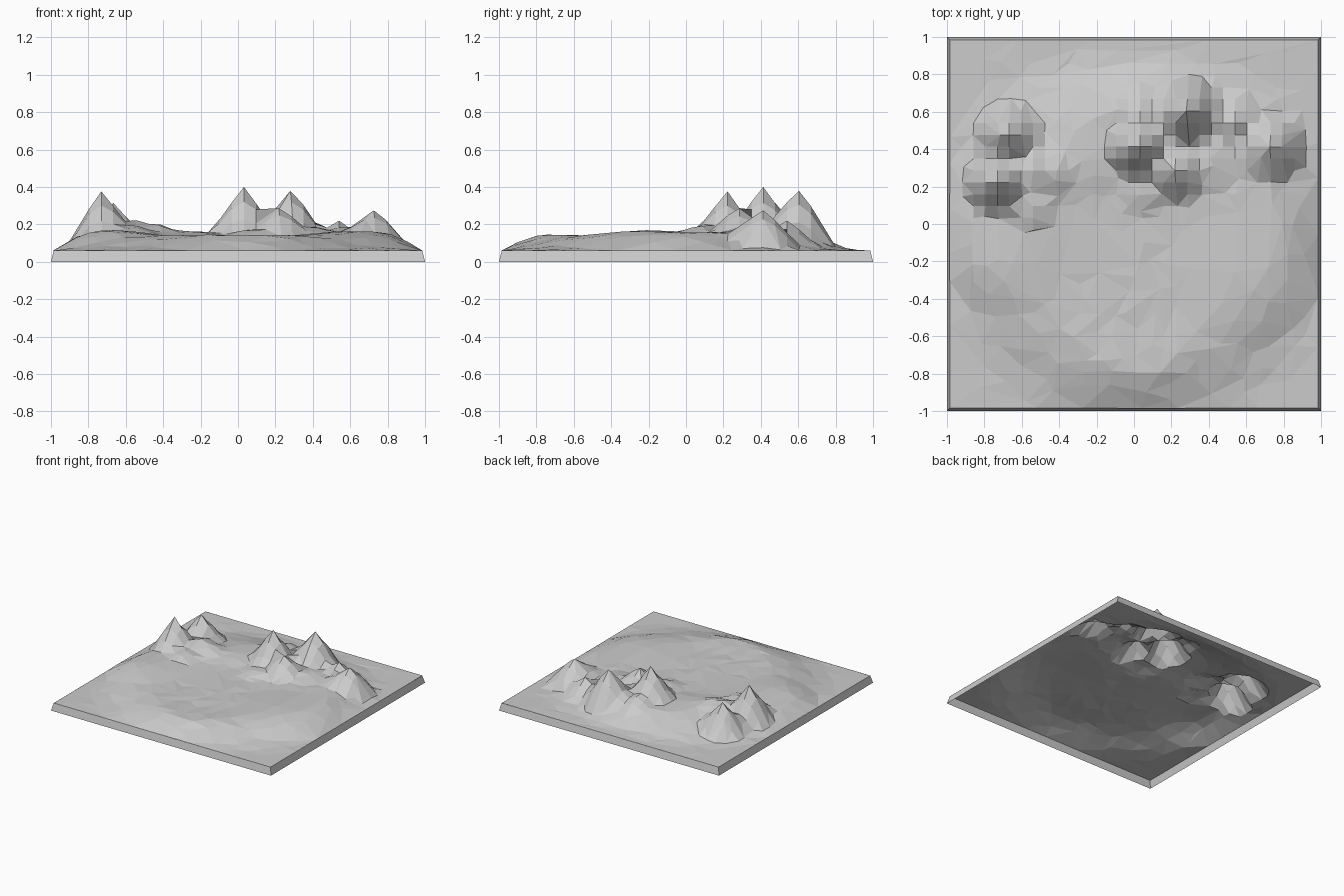
import bpy, bmesh, math, random

if "Cube" in bpy.data.objects:
    bpy.data.objects.remove(bpy.data.objects["Cube"])

random.seed(4)
CELLS, HALF, EDGE = 31, 0.985, 0.06

# x, y, summit height, foot radius
PEAKS = [
    (-0.73, 0.22, 0.38, 0.175), (-0.67, 0.48, 0.32, 0.18),
    (0.03, 0.41, 0.405, 0.18), (0.285, 0.60, 0.395, 0.19),
    (0.22, 0.28, 0.30, 0.17), (0.73, 0.41, 0.285, 0.20),
    (0.54, 0.54, 0.22, 0.16), (0.41, 0.35, 0.19, 0.18),
    (-0.45, 0.27, 0.215, 0.15), (-0.56, 0.08, 0.20, 0.15),
    (0.03, 0.60, 0.22, 0.15), (-0.25, 0.34, 0.165, 0.2),
    (0.06, 0.18, 0.18, 0.15), (-0.67, -0.2, 0.17, 0.3),
    (0.6, -0.25, 0.165, 0.4), (-0.55, 0.3, 0.23, 0.15),
]


def smooth(t):
    t = min(1, max(0, t))
    return t * t * (3 - 2 * t)


def ground(x, y):
    # raised land, gentler toward corners and back, with a shallow basin
    sy = y * (1.1 if y > 0 else 1.0)
    r = (abs(x) ** 3 + abs(sy) ** 3) ** (1 / 3)
    diagonal = math.sin(2 * math.atan2(sy, x)) ** 2
    width = 0.28 + 0.22 * diagonal + (0.12 if y > 0 else 0) * abs(y)
    land = 0.095 * smooth((1.03 - r) / width)
    basin = 0.022 * smooth((0.7 - math.hypot(x, y + 0.25)) / 0.4)
    return EDGE + land - basin


def height(x, y):
    if max(abs(x), abs(y)) > HALF - 0.001:
        return EDGE
    g = ground(x, y)
    z = g + random.uniform(-0.004, 0.004)
    for px, py, pz, rad in PEAKS:
        t = math.hypot(x - px, y - py) / rad
        if t < 1:
            z = max(z, g + (pz - g) * (1 - t))
    return max(z, EDGE)


def add_object(name, bm):
    mesh = bpy.data.meshes.new(name)
    bm.to_mesh(mesh)
    bm.free()
    ob = bpy.data.objects.new(name, mesh)
    bpy.context.collection.objects.link(ob)
    return ob


# mountain terrain, faceted by decimation
bm = bmesh.new()
bmesh.ops.create_grid(bm, x_segments=CELLS, y_segments=CELLS, size=HALF)
for v in bm.verts:
    v.co.z = height(v.co.x, v.co.y)
terrain = add_object("terrain", bm)
dec = terrain.modifiers.new("facets", 'DECIMATE')
dec.ratio = 0.4

# sloped border wall, open underneath
bm = bmesh.new()
corners = [(-1, -1), (1, -1), (1, 1), (-1, 1)]
low = [bm.verts.new((x, y, 0)) for x, y in corners]
top = [bm.verts.new((x * HALF, y * HALF, EDGE)) for x, y in corners]
for i in range(4):
    j = (i + 1) % 4
    bm.faces.new((low[i], low[j], top[j], top[i]))
add_object("border_wall", bm)
